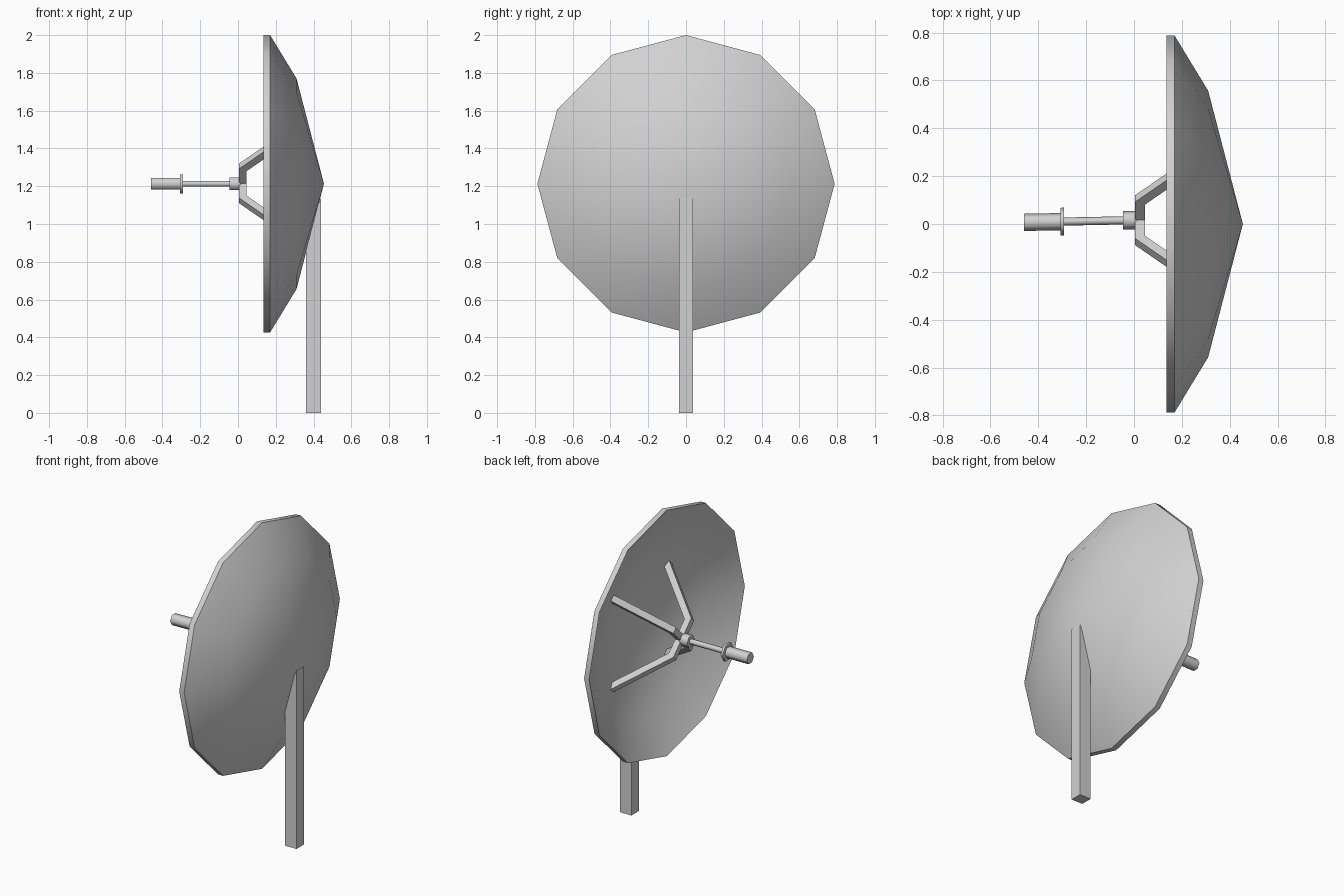
import bpy, bmesh
from math import cos, sin, pi, radians
from mathutils import Vector, Matrix

cube = bpy.data.objects.get("Cube")
if cube:
    bpy.data.objects.remove(cube, do_unlink=True)

# Single grey paint
GREY = (0.64, 0.64, 0.64, 1)
paint = bpy.data.materials.new("light_grey")
paint.use_nodes = True
paint.diffuse_color = GREY
bsdf = next(n for n in paint.node_tree.nodes if n.type == 'BSDF_PRINCIPLED')
bsdf.inputs["Base Color"].default_value = GREY
bsdf.inputs["Roughness"].default_value = 0.7

AXIS_Z = 1.213   # height of the dish axis


def finish(name, bm, smooth=None):
    """Turn a bmesh into a painted object, smooth below the given angle."""
    bmesh.ops.remove_doubles(bm, verts=bm.verts, dist=1e-5)
    bmesh.ops.recalc_face_normals(bm, faces=bm.faces)
    mesh = bpy.data.meshes.new(name)
    bm.to_mesh(mesh)
    bm.free()
    mesh.materials.append(paint)
    obj = bpy.data.objects.new(name, mesh)
    bpy.context.collection.objects.link(obj)
    if smooth:
        bpy.ops.object.select_all(action='DESELECT')
        obj.select_set(True)
        bpy.context.view_layer.objects.active = obj
        bpy.ops.object.shade_smooth_by_angle(angle=radians(smooth))
    return obj


def lathe(name, profile, sides, smooth, y0=0.0, lean=0.0):
    """Revolve (x, radius) points around the dish axis; lean drifts y along x."""
    bm = bmesh.new()
    rings = []
    for x, r in profile:
        rings.append([bm.verts.new((x, y0 + lean * x + r * cos(2 * pi * i / sides),
                                    AXIS_Z + r * sin(2 * pi * i / sides)))
                      for i in range(sides)] if r else
                     [bm.verts.new((x, y0 + lean * x, AXIS_Z))] * sides)
    for a, b in zip(rings, rings[1:]):
        for i in range(sides):
            j = (i + 1) % sides
            corners = list(dict.fromkeys((a[i], a[j], b[j], b[i])))
            bm.faces.new(corners)
    return finish(name, bm, smooth)


def plate(name, outline, width, matrix=Matrix()):
    """Extrude an (x, z) outline symmetrically along y."""
    bm = bmesh.new()
    face = bm.faces.new([bm.verts.new((x, -width / 2, z)) for x, z in outline])
    new = bmesh.ops.extrude_face_region(bm, geom=[face])["geom"]
    bmesh.ops.translate(bm, vec=Vector((0, width, 0)),
                        verts=[v for v in new if isinstance(v, bmesh.types.BMVert)])
    bm.transform(matrix)
    return finish(name, bm)


# Reflector dish: thin faceted shell, hollow side towards -x
lathe("dish", [(0.42, 0), (0.275, 0.555), (0.135, 0.787),
               (0.17, 0.787), (0.31, 0.557), (0.455, 0)], 12, 40)

# Square post, its slanted top buried in the shell
plate("post", [(0.36, 0), (0.44, 0), (0.44, 1.14), (0.40, 1.05), (0.36, 0.91)], 0.075)

# Receiver: hub, rod, flange and end can on one slightly leaning axis
for name, x1, x2, r in [("hub", -0.045, 0.012, 0.039),
                        ("feed_rod", -0.30, -0.04, 0.017),
                        ("flange", -0.307, -0.292, 0.058),
                        ("receiver", -0.46, -0.30, 0.036)]:
    lathe(name, [(x1, 0), (x1, r), (x2, r), (x2, 0)], 6, 61, 0.016, 0.02)

# Four bent struts from the hub out to the dish
bent = [(0.005, 0), (0.005, 0.128), (0.325, 0.44),
        (0.325, 0.384), (0.045, 0.111), (0.045, 0)]
for i in range(4):
    turn = (Matrix.Translation((0, 0.016, AXIS_Z + 0.002))
            @ Matrix.Rotation(pi / 4 + i * pi / 2, 4, 'X'))
    plate(f"strut_{i + 1}", bent, 0.04, turn)
